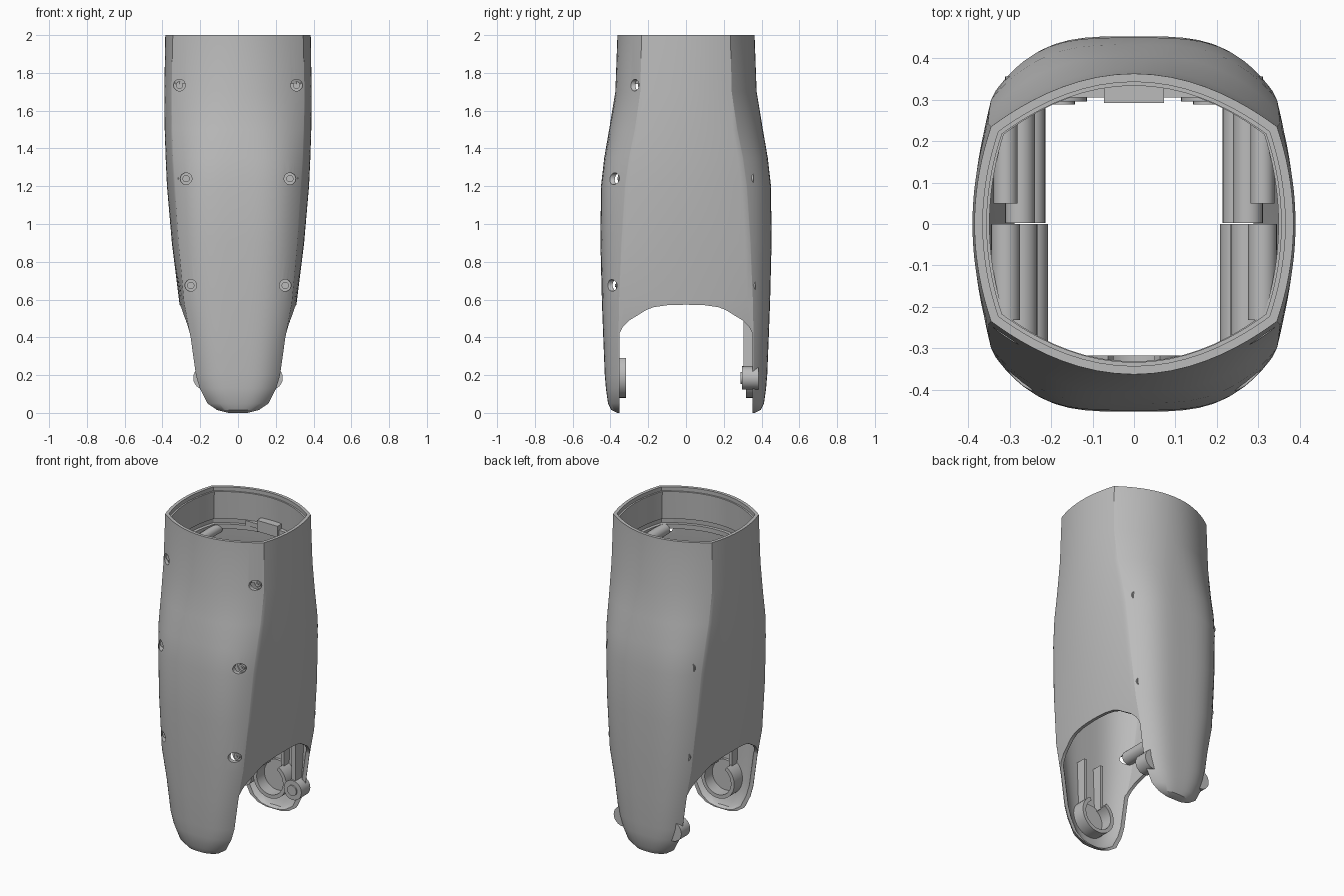
import bpy, bmesh, math
from mathutils import Matrix, Vector

if "Cube" in bpy.data.objects:
    bpy.data.objects.remove(bpy.data.objects["Cube"])

grey = bpy.data.materials.new("plain grey")
grey.use_nodes = True
grey.diffuse_color = (0.5, 0.5, 0.5, 1)
grey.node_tree.nodes["Principled BSDF"].inputs["Base Color"].default_value = (0.5, 0.5, 0.5, 1)

# Section stations: height, half width, corner x, corner y, half depth, front bulge power
STATIONS = [
    (0.0, .07, .05, .354, .365, 3), (.015, .13, .11, .354, .395, 3),
    (.05, .18, .162, .355, .413, 3.2), (.13, .22, .202, .356, .424, 3.4),
    (.2, .245, .222, .357, .43, 3.6), (.4, .285, .25, .357, .438, 3.6),
    (.58, .31, .285, .355, .445, 3.6), (.9, .35, .315, .34, .453, 3.6),
    (1.2, .376, .335, .32, .45, 3.6), (1.35, .383, .345, .3, .433, 3.2),
    (1.5, .388, .35, .27, .407, 2.6), (1.7, .39, .352, .242, .374, 2.1),
    (2.0, .385, .345, .235, .363, 2),
]


def station(z):
    for low, high in zip(STATIONS, STATIONS[1:]):
        if z <= high[0]:
            f = (z - low[0]) / (high[0] - low[0])
            return [a + (b - a) * f for a, b in zip(low, high)]
    return STATIONS[-1]


def front_y(x, z):
    _, a, cx, cy, b, p = station(z)
    return cy + (b - cy) * (1 - min(abs(x) / cx, 1) ** p)


def section(z, inset, n=12):
    """Closed outline: bowed sides meeting bulged front and back at corners."""
    _, a, cx, cy, b, p = station(z)
    a, cx, cy, b = a - inset, max(cx - inset * .9, .01), cy - inset * .6, b - inset
    a = max(a, cx + .005)
    quad = [(cx + (a - cx) * (1 - (i / n) ** 2), cy * i / n) for i in range(n)]
    for i in range(n + 1):
        t = math.cos(i / n * math.pi / 2)
        quad.append((cx * t, cy + (b - cy) * (1 - t ** p)))
    half = quad + [(-x, y) for x, y in quad[-2::-1]]
    full = half + [(x, -y) for x, y in half[-2:0:-1]]
    return [Vector((x, y, z)) for x, y in full]


def finish(name, bm, angle=28):
    bmesh.ops.recalc_face_normals(bm, faces=bm.faces)
    mesh = bpy.data.meshes.new(name)
    bm.to_mesh(mesh)
    bm.free()
    mesh.materials.append(grey)
    ob = bpy.data.objects.new(name, mesh)
    bpy.context.collection.objects.link(ob)
    smooth(ob, angle)
    return ob


def smooth(ob, angle=28):
    bpy.ops.object.select_all(action="DESELECT")
    ob.select_set(True)
    bpy.context.view_layer.objects.active = ob
    bpy.ops.object.shade_smooth_by_angle(angle=math.radians(angle))


def sleeve(name, heights, outer, inner):
    """Watertight tube between two inset outlines."""
    bm = bmesh.new()
    rings = [section(z, outer) for z in heights]
    rings += [section(z, inner) for z in reversed(heights)]
    rows = [[bm.verts.new(v) for v in r] for r in rings]
    for r, s in zip(rows, rows[1:] + rows[:1]):
        for i in range(len(r)):
            j = (i + 1) % len(r)
            bm.faces.new((r[i], r[j], s[j], s[i]))
    return finish(name, bm)


def add_rod(bm, x, z, y0, y1, r, sides=24):
    m = Matrix.Translation((x, (y0 + y1) / 2, z)) @ Matrix.Rotation(math.pi / 2, 4, "X")
    bmesh.ops.create_cone(bm, cap_ends=True, segments=sides, radius1=r, radius2=r,
                          depth=abs(y1 - y0), matrix=m)


def rod(name, *args):
    bm = bmesh.new()
    add_rod(bm, *args)
    return finish(name, bm)


def box(name, lo, hi):
    bm = bmesh.new()
    lo, hi = Vector(lo), Vector(hi)
    size = hi - lo
    bmesh.ops.create_cube(bm, size=1, matrix=Matrix.Translation((lo + hi) / 2)
                          @ Matrix.Diagonal((abs(size.x), abs(size.y), abs(size.z), 1)))
    return finish(name, bm)


def prism(name, outline, y0, y1):
    """Extrude an x-z outline along y."""
    bm = bmesh.new()
    face = bm.faces.new([bm.verts.new((x, y0, z)) for x, z in outline])
    out = bmesh.ops.extrude_face_region(bm, geom=[face])["geom"]
    bmesh.ops.translate(bm, vec=(0, y1 - y0, 0),
                        verts=[g for g in out if isinstance(g, bmesh.types.BMVert)])
    return finish(name, bm)


def cut(ob, cutter):
    mod = ob.modifiers.new("cut", "BOOLEAN")
    mod.operation, mod.solver, mod.object = "DIFFERENCE", "EXACT", cutter
    bpy.context.view_layer.objects.active = ob
    bpy.ops.object.modifier_apply(modifier=mod.name)


SCREWS = [(.31, 1.735, .035), (.275, 1.24, .042), (.25, .675, .042)]
SPOTS = [(s * x, z, r) for x, z, r in SCREWS for s in (-1, 1)]

# Outer shell with arched sides and recessed screw holes
shell = sleeve("outer_shell", [s[0] for s in STATIONS], 0, .02)
arch = [(.353, -.1), (.353, .42), (.335, .455), (.3, .49), (.25, .52), (.21, .545),
        (.17, .56), (.1, .57)]
outline = arch + [(0, .573)] + [(-y, z) for y, z in reversed(arch)]
arch_cutter = prism("arch_cutter", outline, -1, 1)
arch_cutter.data.transform(Matrix.Rotation(math.pi / 2, 4, "Z"))
bm = bmesh.new()
for x, z, r in SPOTS:
    y = front_y(x, z)
    add_rod(bm, x, z, -y - .1, -y + .05, .031)
hole_cutter = finish("hole_cutter", bm)
for cutter in (arch_cutter, hole_cutter):
    cut(shell, cutter)
    bpy.data.objects.remove(cutter)
smooth(shell)

# Stepped lip and horizontal rib inside the shell
sleeve("inner_lip", [1.8, 1.9, 1.975], .018, .03)
sleeve("inner_rib", [1.74, 1.77], .018, .04)

# Screw posts run front to back and meet at the middle seam
for x, z, r in SPOTS:
    y = front_y(x, z)
    rod("front_screw_post", x, z, -y + .04, 0, r)
    rod("back_screw_post", x, z, .05 if z > 1.5 else .003, y - .025, r - .006)
    rod("screw_head", x, z, -y + .022, -y + .045, .019)
    rod("screw_socket", x, z, -y + .018, -y + .03, .008, 6)

# Clip on the inside of the back wall
box("clip_block", (-.072, .292, 1.76), (.072, .355, 1.83))
for s in (-1, 1):
    box("clip_arm", (s * .06, .305, 1.77), (s * .16, .335, 1.8))


# Open sockets with guide walls on both lower tabs
def keyhole(outer, inner, height, gap):
    start = math.asin(gap / inner)
    sweep = [start + (2 * math.pi - 2 * start) * i / 32 for i in range(33)]
    ring = [(outer * math.sin(a), height + outer * math.cos(a)) for a in sweep]
    return ring + [(inner * math.sin(a), height + inner * math.cos(a)) for a in reversed(sweep)]


for side, name in ((-1, "front"), (1, "back")):
    prism(name + "_socket", keyhole(.115, .092, .195, .05), side * .318, side * .415)
    rod(name + "_socket_floor", 0, .195, side * .395, side * .415, .1)
    for s in (-1, 1):
        box(name + "_guide_wall", (s * .05, side * .36, .27), (s * .07, side * .425, .56))

# Knobs and rails at the edges of the back tab
for s in (-1, 1):
    rod("back_knob", s * .175, .185, .296, .385, .062)
    rod("back_knob_rim", s * .175, .185, .288, .3, .032)
    box("back_rail", (s * .16, .305, .23), (s * .19, .385, .56))
